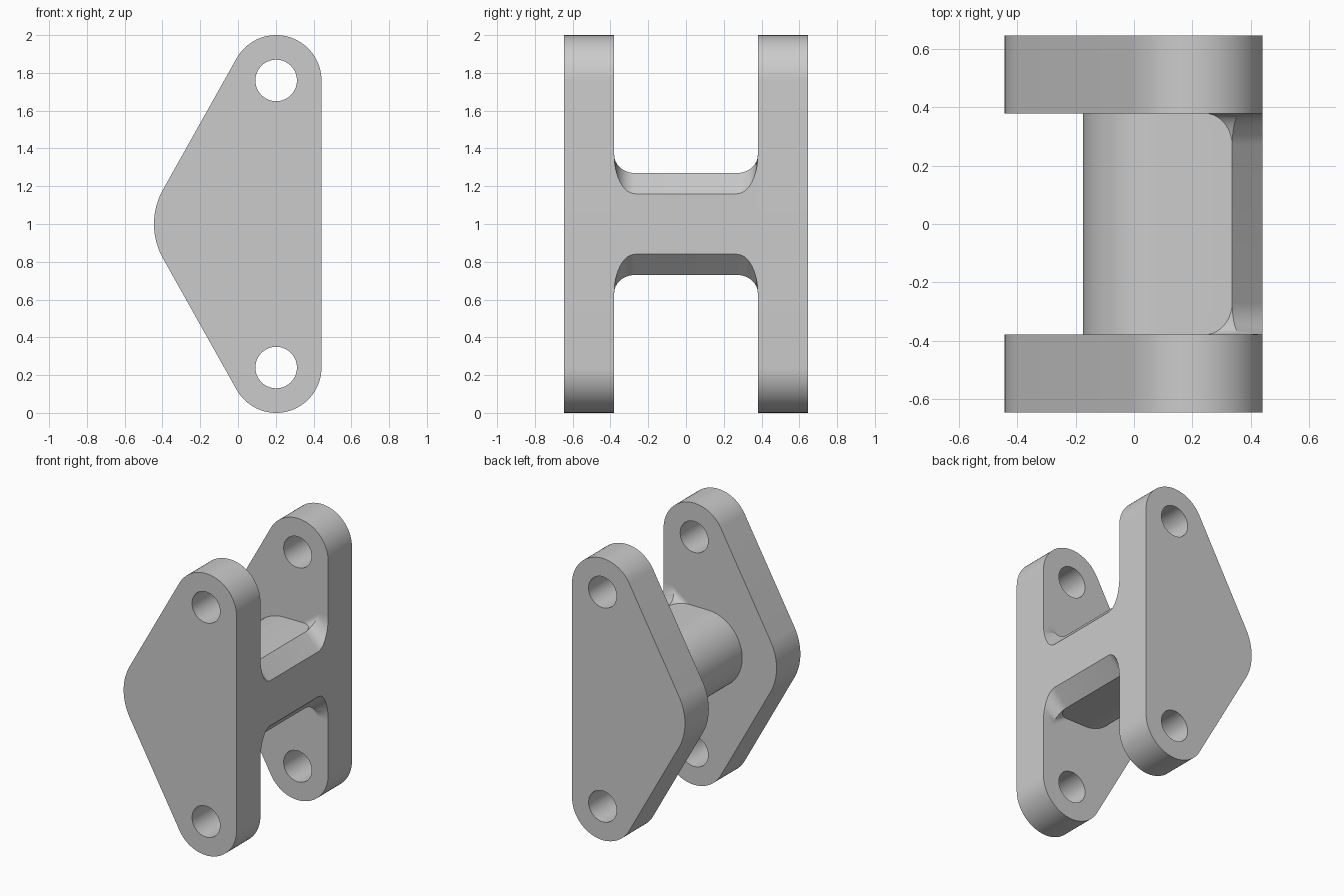
import bpy, bmesh
from math import sin, cos, pi, radians

if "Cube" in bpy.data.objects:
    bpy.data.objects.remove(bpy.data.objects["Cube"], do_unlink=True)

grey = bpy.data.materials.new("light grey")
grey.use_nodes = True
grey.diffuse_color = (0.6, 0.6, 0.6, 1)
grey.node_tree.nodes["Principled BSDF"].inputs["Base Color"].default_value = (0.6, 0.6, 0.6, 1)

MID = 1.0                      # height of the symmetry plane
INNER, OUTER = 0.38, 0.647     # plate faces along y
EDGE = 0.442                   # flat edge of plates and bridge


def arc(cx, cz, r, start, end, steps):
    angles = [radians(start + (end - start) * i / steps) for i in range(steps + 1)]
    return [(cx + r * cos(a), cz + r * sin(a)) for a in angles]


def finish(bm, name):
    bmesh.ops.recalc_face_normals(bm, faces=bm.faces)
    mesh = bpy.data.meshes.new(name)
    bm.to_mesh(mesh)
    bm.free()
    obj = bpy.data.objects.new(name, mesh)
    bpy.context.collection.objects.link(obj)
    mesh.materials.append(grey)
    bpy.ops.object.select_all(action="DESELECT")
    obj.select_set(True)
    bpy.context.view_layer.objects.active = obj
    bpy.ops.object.shade_smooth_by_angle(angle=radians(30))
    return obj


def plate(name, y):
    """Rounded triangular plate with two pin holes."""
    bm = bmesh.new()
    top, low, x = MID + 0.76, MID - 0.76, 0.202
    tilt = 151                 # direction of the sloping side's normal
    outline = (arc(x, top, 0.24, 0, tilt, 30)
               + arc(-0.075, MID, 0.37, tilt, 360 - tilt, 16)
               + arc(x, low, 0.24, 360 - tilt, 360, 30))
    holes = [arc(x, z, 0.11, 0, 360, 40)[:-1] for z in (top, low)]
    edges = []
    for loop in [outline] + holes:
        vs = [bm.verts.new((px, y, pz)) for px, pz in loop]
        edges += [bm.edges.new((vs[i - 1], vs[i])) for i in range(len(vs))]
    bmesh.ops.triangle_fill(bm, use_beauty=True, edges=edges, normal=(0, -1, 0))
    new = bmesh.ops.extrude_face_region(bm, geom=bm.faces[:])["geom"]
    bmesh.ops.translate(bm, vec=(0, OUTER - INNER, 0),
                        verts=[v for v in new if isinstance(v, bmesh.types.BMVert)])
    finish(bm, name)


def section(t):
    """Bridge cross-section; t runs 0 to 1 through the fillet into the plate."""
    rise = 1 - cos(t * pi / 2)
    upper = [(EDGE, 0.16 + 0.205 * rise),
             (0.337 + 0.03 * rise, 0.27 + 0.095 * rise),
             (0.337 - 0.095 * rise, 0.27)]
    half = upper + arc(0.095, 0, 0.27, 90, 180, 20)
    lower = [(x, -z) for x, z in reversed(half[:-1])]
    return [(x, MID + z) for x, z in half + lower]


def bridge():
    bm = bmesh.new()
    steps = 12
    side = [(0.27 + (INNER - 0.27) * sin(i / steps * pi / 2), i / steps)
            for i in range(steps + 1)]
    stations = [(-y, t) for y, t in reversed(side)] + side
    rings = [[bm.verts.new((x, y, z)) for x, z in section(t)] for y, t in stations]
    for a, b in zip(rings, rings[1:]):
        for i in range(len(a)):
            bm.faces.new((a[i - 1], a[i], b[i], b[i - 1]))
    bm.faces.new(rings[0])
    bm.faces.new(rings[-1])
    finish(bm, "bridge")


plate("front_plate", -OUTER)
plate("back_plate", INNER)
bridge()
